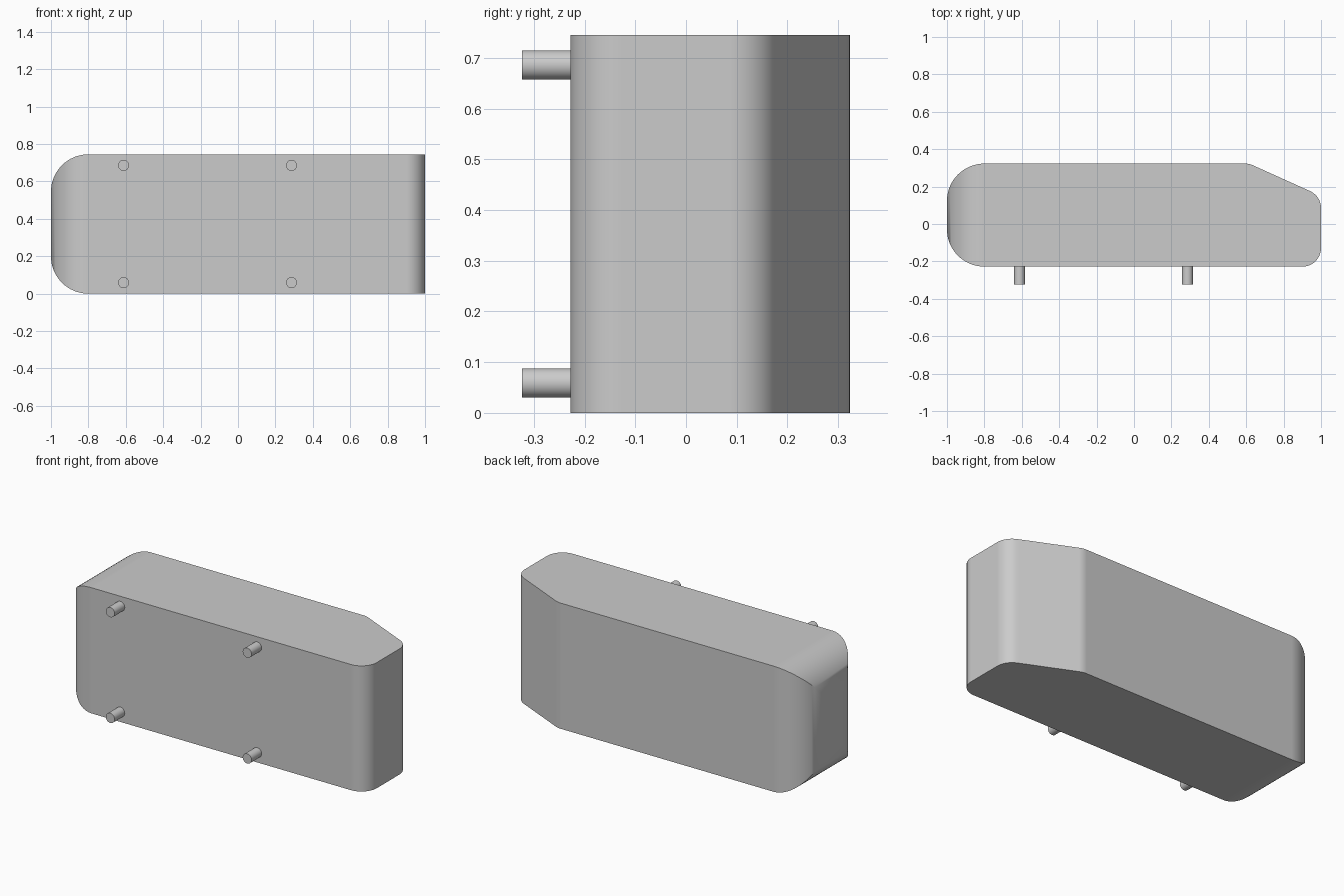
import bpy, bmesh
from math import sin, cos, tan, pi, sqrt, radians

cube = bpy.data.objects.get("Cube")
if cube:
    bpy.data.objects.remove(cube, do_unlink=True)

# One plain grey for everything
grey = bpy.data.materials.new("plain grey")
grey.use_nodes = True
grey.diffuse_color = (0.6, 0.6, 0.6, 1)
grey.node_tree.nodes["Principled BSDF"].inputs["Base Color"].default_value = (0.6, 0.6, 0.6, 1)

FRONT, BACK, HEIGHT = -0.228, 0.323, 0.745
BIG, SMALL = 0.2, 0.1          # corner radii of the two ends
SLOPE = radians(24.3)          # slant of the back corner
BEND, END = 0.594, 1 - SMALL   # arc centres along x at the slanted corner


def fillet(dist, r):
    """How far a rounded corner cuts in, at a distance from the end."""
    return r - sqrt(max(r * r - (r - dist) ** 2, 0)) if dist < r else 0


def back_edge(x):
    """Back outline: round, straight, soft bend, slant, round."""
    if x < BEND:
        return BACK - fillet(x + 1, BIG)
    if x <= BEND + SMALL * sin(SLOPE):
        return BACK - fillet(SMALL - (x - BEND), SMALL)
    drop = (END - BEND) * tan(SLOPE)
    if x >= END + SMALL * sin(SLOPE) - 1e-6:
        return BACK - drop - fillet(1 - x, SMALL)
    start = BEND + SMALL * sin(SLOPE)
    return BACK - SMALL * (1 - cos(SLOPE)) - (x - start) * tan(SLOPE)


def finish(obj):
    obj.data.materials.append(grey)
    bpy.ops.object.select_all(action='DESELECT')
    obj.select_set(True)
    bpy.context.view_layer.objects.active = obj
    bpy.ops.object.shade_smooth_by_angle(angle=radians(30))


# Body: rectangular sections lofted along x
n = 16
stations = [-1 + BIG * (1 - cos(pi / 2 * i / n)) for i in range(n + 1)]
stations += [BEND + SMALL * sin(SLOPE * i / 4) for i in range(5)]
stations += [END + SMALL * sin(SLOPE * i / 4) for i in range(5)]
stations += [END + SMALL * sin(SLOPE + (pi / 2 - SLOPE) * i / 10) for i in range(1, 11)]

bm = bmesh.new()
rings = []
for x in stations:
    front = FRONT + fillet(x + 1, BIG) + fillet(1 - x, SMALL)
    back = back_edge(x)
    low = fillet(x + 1, BIG)
    high = HEIGHT - low
    corners = [(front, low), (back, low), (back, high), (front, high)]
    rings.append([bm.verts.new((x, y, z)) for y, z in corners])
for a, b in zip(rings, rings[1:]):
    for i in range(4):
        j = (i + 1) % 4
        bm.faces.new((a[i], a[j], b[j], b[i]))
bm.faces.new(rings[0])
bm.faces.new(rings[-1])
bmesh.ops.recalc_face_normals(bm, faces=bm.faces)
mesh = bpy.data.meshes.new("body")
bm.to_mesh(mesh)
bm.free()
body = bpy.data.objects.new("body", mesh)
bpy.context.collection.objects.link(body)
finish(body)
weighted = body.modifiers.new("flat sides", 'WEIGHTED_NORMAL')
weighted.keep_sharp = True

# Four mounting pegs on the front
PEG_TIP, INSET = -0.323, 0.059
for side, x in (("right", -0.612), ("left", 0.286)):
    for level, z in (("lower", INSET), ("upper", HEIGHT - INSET)):
        bpy.ops.mesh.primitive_cylinder_add(
            vertices=32, radius=0.029, depth=FRONT - PEG_TIP,
            location=(x, (FRONT + PEG_TIP) / 2, z), rotation=(pi / 2, 0, 0))
        peg = bpy.context.object
        peg.name = f"{level}_{side}_peg"
        finish(peg)
